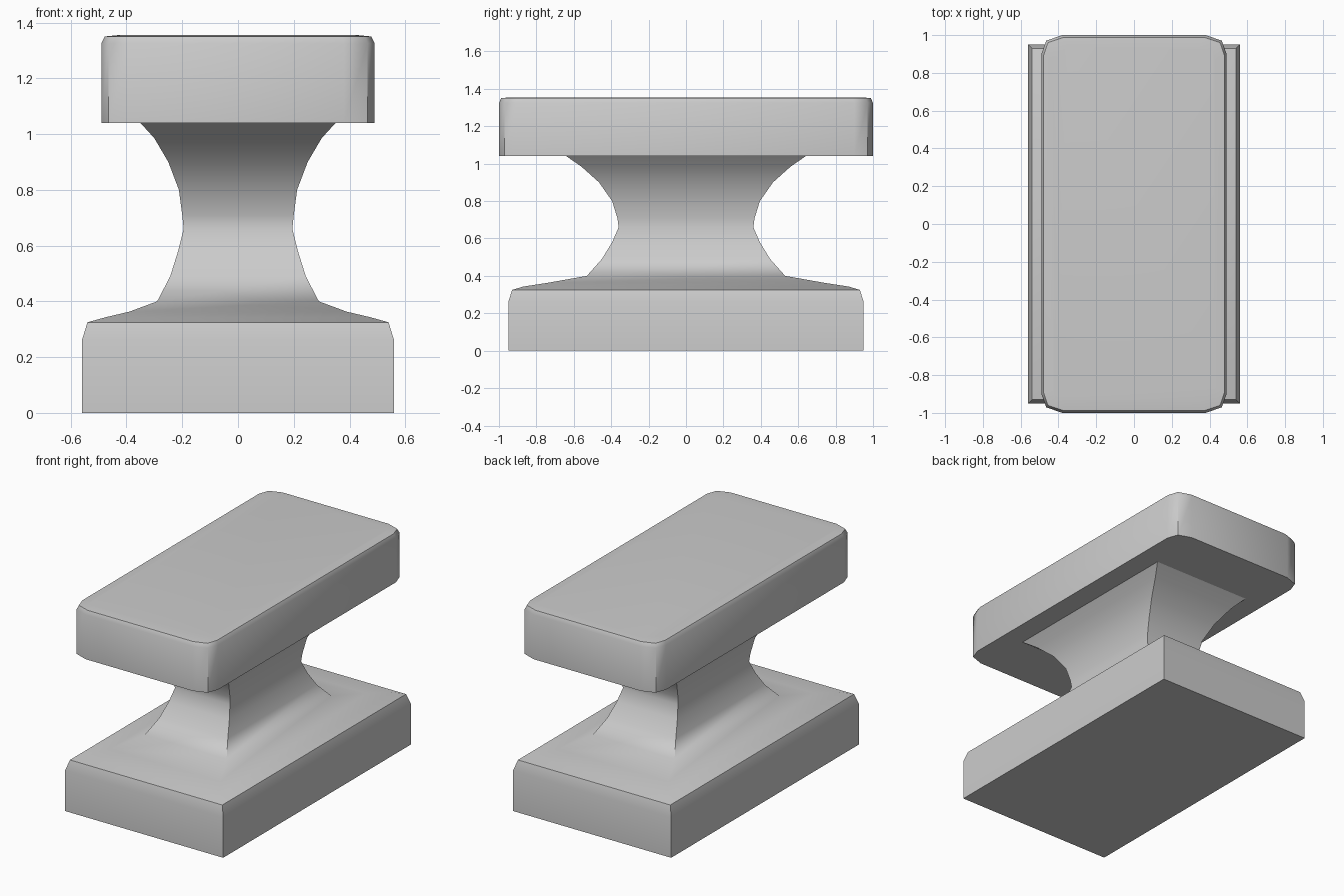
import bpy, bmesh, math

if "Cube" in bpy.data.objects:
    bpy.data.objects.remove(bpy.data.objects["Cube"])


def loft(name, rings, cap_top):
    """Skin a stack of closed rings into one object."""
    bm = bmesh.new()
    loops = [[bm.verts.new(p) for p in ring] for ring in rings]
    n = len(loops[0])
    for a, b in zip(loops, loops[1:]):
        for i in range(n):
            j = (i + 1) % n
            bm.faces.new((a[i], a[j], b[j], b[i]))
    bm.faces.new(loops[0][::-1])
    if cap_top:
        bm.faces.new(loops[-1])
    mesh = bpy.data.meshes.new(name)
    bm.to_mesh(mesh)
    bm.free()
    obj = bpy.data.objects.new(name, mesh)
    bpy.context.collection.objects.link(obj)
    bpy.ops.object.select_all(action='DESELECT')
    obj.select_set(True)
    bpy.context.view_layer.objects.active = obj
    bpy.ops.object.shade_smooth_by_angle(angle=math.radians(48))
    return obj


def rectangle(hx, hy, z):
    return [(-hx, -hy, z), (hx, -hy, z), (hx, hy, z), (-hx, hy, z)]


def rounded(inset, z):
    # One corner of the block, mirrored to all four
    q = [(0.49 - inset, 0.90 - inset / 2), (0.465 - inset * 0.8, 0.97 - inset * 0.8),
         (0.38 - inset / 2, 1.0 - inset)]
    pts = (q + [(-x, y) for x, y in q[::-1]]
           + [(-x, -y) for x, y in q] + [(x, -y) for x, y in q[::-1]])
    return [(x, y, z) for x, y in pts]


# Foot and flared waist: half width, half depth, height
profile = [(0.56, 0.95, 0), (0.56, 0.95, 0.26), (0.54, 0.93, 0.325),
           (0.475, 0.87, 0.343), (0.39, 0.74, 0.363), (0.29, 0.53, 0.40),
           (0.243, 0.45, 0.49), (0.215, 0.395, 0.58), (0.195, 0.36, 0.66),
           (0.20, 0.367, 0.71), (0.212, 0.395, 0.80), (0.25, 0.465, 0.90),
           (0.30, 0.56, 0.985), (0.35, 0.64, 1.04)]
loft("base_and_waist", [rectangle(*p) for p in profile], False)

# Top block with rounded corners and a small bevel
loft("top_block", [rounded(0, 1.04), rounded(0, 1.325),
                   rounded(0.012, 1.35), rounded(0.06, 1.355)], True)
